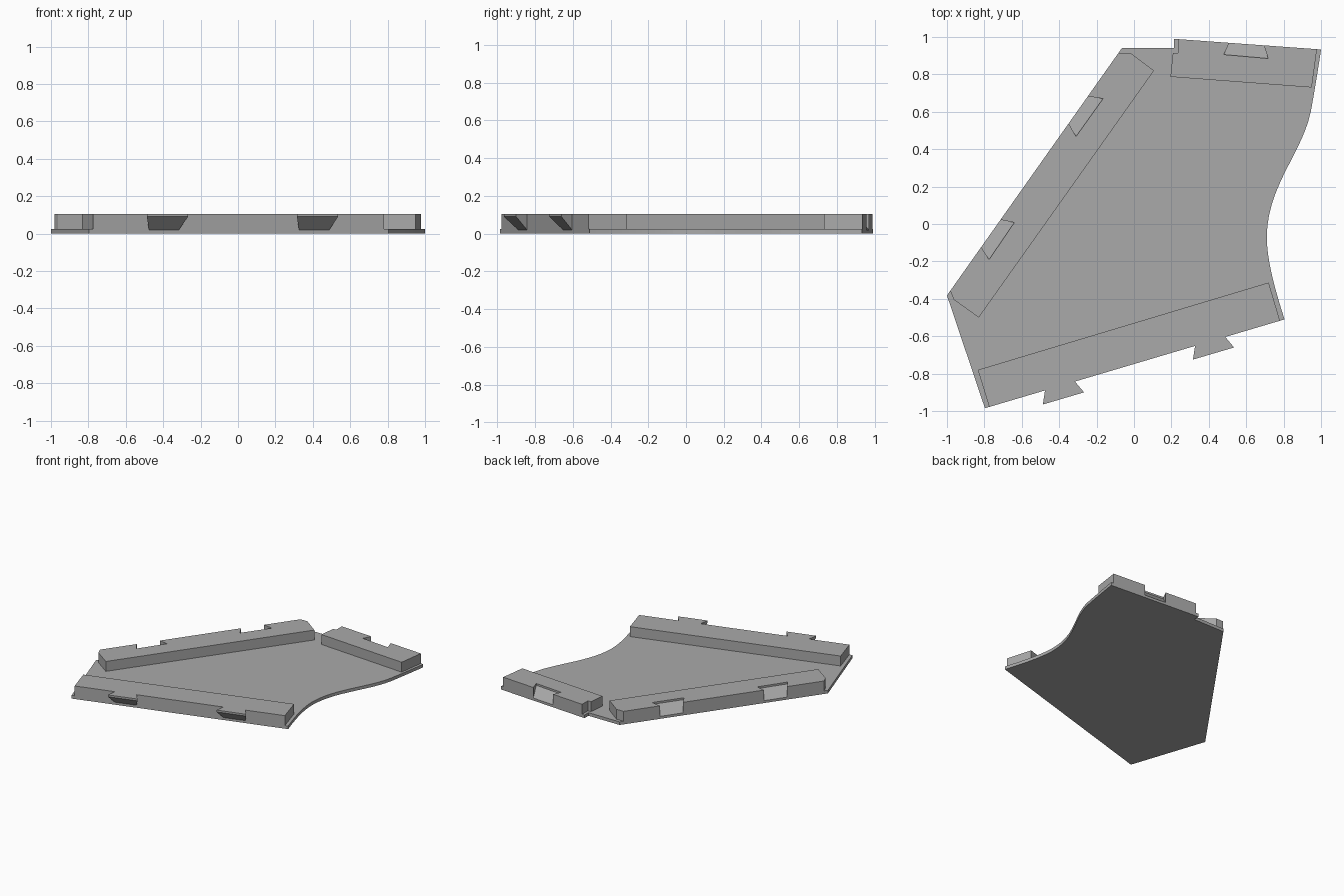
import bpy
import bmesh
from mathutils import Vector
from mathutils.geometry import interpolate_bezier, intersect_point_line

if "Cube" in bpy.data.objects:
    bpy.data.objects.remove(bpy.data.objects["Cube"])

PLATE_TOP, RAIL_TOP = 0.025, 0.105
SLOPE_LOW, SLOPE_HIGH = 0.02, 0.09

grey = bpy.data.materials.new("plain_grey")
grey.use_nodes = True
colour = (0.4, 0.4, 0.4, 1)
grey.diffuse_color = colour
grey.node_tree.nodes["Principled BSDF"].inputs["Base Color"].default_value = colour


def prism(name, outline, bottoms, top):
    """Vertical prism; bottoms is one height or one height per corner."""
    if not isinstance(bottoms, list):
        bottoms = [bottoms] * len(outline)
    bm = bmesh.new()
    low = [bm.verts.new((p[0], p[1], z)) for p, z in zip(outline, bottoms)]
    high = [bm.verts.new((p[0], p[1], top)) for p in outline]
    bm.faces.new(low)
    bm.faces.new(high)
    for i in range(len(low)):
        j = (i + 1) % len(low)
        bm.faces.new((low[i], low[j], high[j], high[i]))
    bmesh.ops.recalc_face_normals(bm, faces=bm.faces)
    mesh = bpy.data.meshes.new(name)
    bm.to_mesh(mesh)
    bm.free()
    mesh.materials.append(grey)
    obj = bpy.data.objects.new(name, mesh)
    bpy.context.collection.objects.link(obj)
    return obj


def snap(point, edge):
    """Slide a point onto the line of a plate edge."""
    return intersect_point_line(Vector(point), *map(Vector, edge))[0].to_2d()


def cut(target, cutter):
    mod = target.modifiers.new("notch", 'BOOLEAN')
    mod.operation = 'DIFFERENCE'
    mod.solver = 'EXACT'
    mod.object = cutter
    bpy.context.view_layer.objects.active = target
    bpy.ops.object.modifier_apply(modifier=mod.name)


# Plate corners
west, south, east = (-1, -0.382), (-0.797, -0.985), (0.805, -0.51)
north_east, north_mid, north_west = (1, 0.933), (0.213, 0.99), (-0.065, 0.94)
front_edge, left_edge, back_edge = (south, east), (west, north_west), (north_mid, north_east)

# Base plate with a wavy side
bends = [
    [east, (0.76, -0.37), (0.71, -0.2), (0.71, -0.07)],
    [(0.71, -0.07), (0.71, 0.2), (0.9, 0.38), (0.945, 0.6)],
    [(0.945, 0.6), (0.96, 0.68), (0.985, 0.83), north_east],
]
wave = []
for b in bends:
    wave += [p.to_2d() for p in interpolate_bezier(*[Vector((*q, 0)) for q in b], 14)[:-1]]
plate = prism("base_plate",
              [west, south, *wave, north_east, north_mid, (0.213, 0.94), north_west],
              0, PLATE_TOP)

# Raised edge rails
front_rail = prism("front_rail",
                   [snap((-0.775, -0.975), front_edge), snap((0.78, -0.516), front_edge),
                    (0.72, -0.313), (-0.835, -0.78)], PLATE_TOP, RAIL_TOP)
side_rail = prism("side_rail",
                  [snap((-0.982, -0.357), left_edge), (-0.963, -0.405), (-0.83, -0.5),
                   (0.107, 0.82), (-0.02, 0.915), snap((-0.083, 0.915), left_edge)],
                  PLATE_TOP, RAIL_TOP)
back_rail = prism("back_rail",
                  [snap((0.235, 0.987), back_edge), (0.235, 0.915), (0.208, 0.915),
                   (0.195, 0.787), (0.95, 0.73), snap((0.978, 0.933), back_edge)],
                  PLATE_TOP, RAIL_TOP)

# Dovetail tabs with sloping undersides
tabs = [
    ("left_tab", (0.326, -0.65), (0.315, -0.725), (0.535, -0.66), (0.487, -0.6)),
    ("right_tab", (-0.476, -0.89), (-0.487, -0.965), (-0.267, -0.9), (-0.316, -0.842)),
]
for name, a, tip_a, tip_b, b in tabs:
    prism(name, [snap(a, front_edge), tip_a, tip_b, snap(b, front_edge)],
          [SLOPE_LOW, SLOPE_HIGH, SLOPE_HIGH, SLOPE_LOW], RAIL_TOP)

# Matching dovetail notches with sloping floors
notches = [
    (side_rail, left_edge, (-0.245, 0.682), (-0.166, 0.67), (-0.31, 0.468), (-0.348, 0.537)),
    (side_rail, left_edge, (-0.71, 0.02), (-0.64, 0.008), (-0.775, -0.19), (-0.813, -0.126)),
    (back_rail, back_edge, (0.51, 0.97), (0.48, 0.906), (0.717, 0.885), (0.695, 0.955)),
]
REACH = 0.2
drop = SLOPE_LOW - (SLOPE_HIGH - SLOPE_LOW) * REACH
for rail, edge, a, in_a, in_b, b in notches:
    a, b, in_a, in_b = snap(a, edge), snap(b, edge), Vector(in_a), Vector(in_b)
    cutter = prism("notch_cutter",
                   [a + (a - in_a) * REACH, in_a, in_b, b + (b - in_b) * REACH],
                   [drop, SLOPE_HIGH, SLOPE_HIGH, drop], RAIL_TOP + 0.1)
    cut(rail, cutter)
    cut(plate, cutter)
    bpy.data.objects.remove(cutter)
